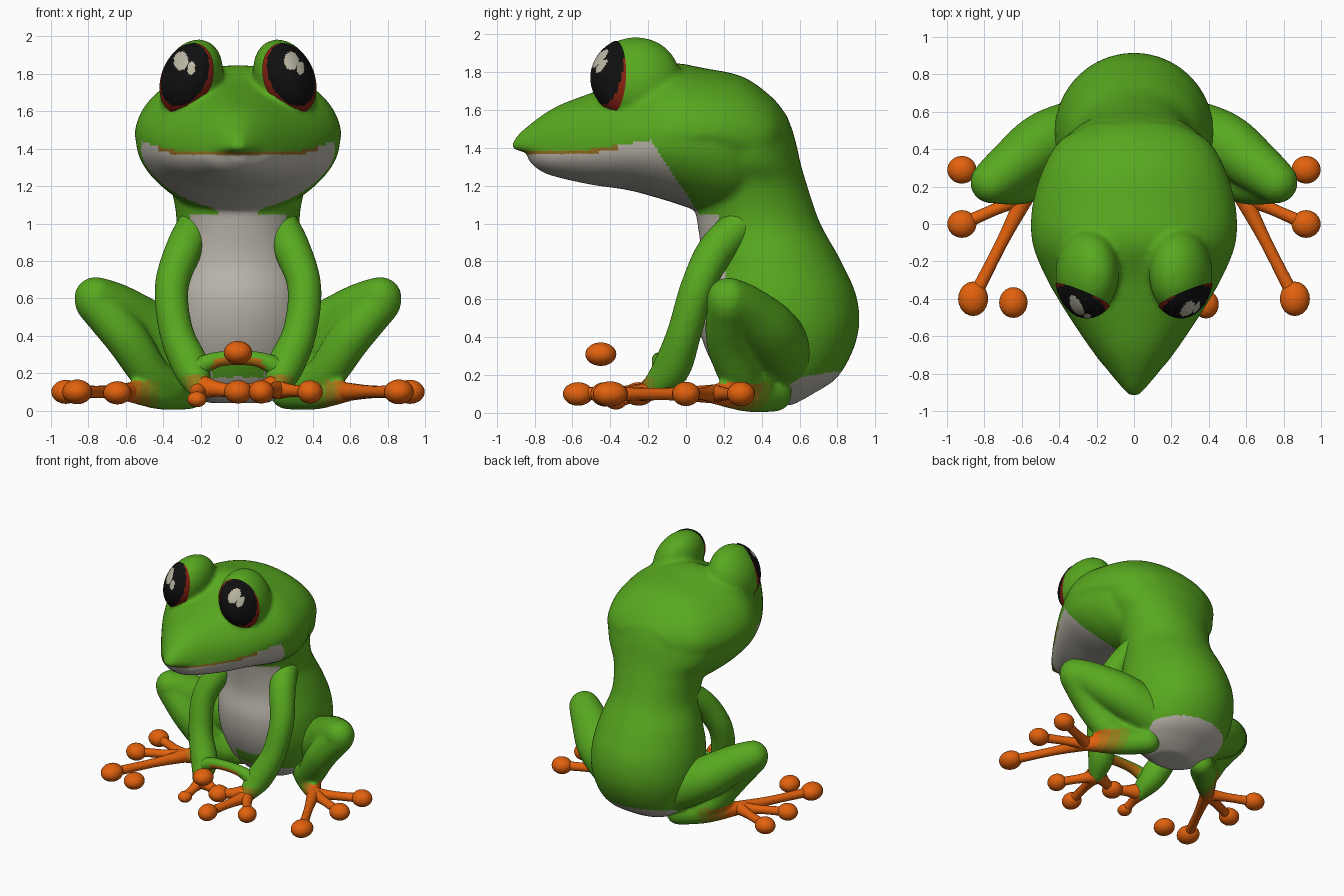
import bpy, bmesh, math
from mathutils import Vector, Matrix

cube = bpy.data.objects.get("Cube")
if cube:
    bpy.data.objects.remove(cube, do_unlink=True)


def material(name, rgb):
    m = bpy.data.materials.new(name)
    m.use_nodes = True
    m.diffuse_color = (*rgb, 1)
    m.node_tree.nodes["Principled BSDF"].inputs["Base Color"].default_value = (*rgb, 1)
    return m


GREEN = material("leaf green", (.097, .395, .014))
GREY = material("belly grey", (.51, .48, .42))
ORANGE = material("toe orange", (.76, .12, .004))
MOSS = material("moss blend", (.17, .28, .012))
OLIVE = material("olive blend", (.28, .2, .01))
RUST = material("rust blend", (.48, .16, .007))
MOUTH = material("mouth brown", (.3, .16, .015))
RED = material("iris red", (.24, .015, .006))
BLACK = material("pupil black", (.005, .005, .005))
WHITE = material("eye glint", (.49, .47, .37))


def spline(rows, n=6):
    """Smooth interpolation through rows of numbers."""
    p = [rows[0], *rows, rows[-1]]
    out = []
    for a, b, c, d in zip(p, p[1:], p[2:], p[3:]):
        for k in range(n):
            t = k / n
            out.append([.5 * (2 * f + (g - e) * t + (2 * e - 5 * f + 4 * g - h) * t * t
                              + (3 * f - e - 3 * g + h) * t ** 3)
                        for e, f, g, h in zip(a, b, c, d)])
    return out + [list(rows[-1])]


def loft(bm, rings):
    rings = [[bm.verts.new(v) for v in r] for r in rings]
    for r, q in zip(rings, rings[1:]):
        for i in range(len(r)):
            j = (i + 1) % len(r)
            bm.faces.new((r[i], r[j], q[j], q[i]))
    bm.faces.new(rings[0])
    bm.faces.new(rings[-1])


def circle(n):
    return [(math.cos(i * math.tau / n), math.sin(i * math.tau / n)) for i in range(n)]


def tube(bm, rows, side=1, n=20):
    """Round-ended limb through rows of x, y, z, radius."""
    pts = [(Vector((r[0] * side, r[1], r[2])), r[3]) for r in spline(rows)]

    def cap(end, before):
        d = (end[0] - before[0]).normalized()
        return [(end[0] + d * end[1] * math.sin(a), end[1] * math.cos(a)) for a in (.5, .95, 1.35)]

    pts = cap(pts[0], pts[1])[::-1] + pts + cap(pts[-1], pts[-2])
    u, rings = None, []
    for i, (p, r) in enumerate(pts):
        d = (pts[min(i + 1, len(pts) - 1)][0] - pts[max(i - 1, 0)][0]).normalized()
        u = d.orthogonal() if u is None else u - d * u.dot(d)
        u.normalize()
        w = d.cross(u)
        rings.append([p + (u * c + w * s) * r for c, s in circle(n)])
    loft(bm, rings)


def ball(bm, centre, radii):
    m = Matrix.Translation(centre) @ Matrix.Diagonal((*radii, 1))
    bmesh.ops.create_uvsphere(bm, u_segments=24, v_segments=16, radius=1, matrix=m)


def finish(name, bm, mats, rule=None, voxel=0, soften=8):
    """Make the object, optionally fuse its parts, and colour faces by rule."""
    bmesh.ops.recalc_face_normals(bm, faces=bm.faces)
    me = bpy.data.meshes.new(name)
    bm.to_mesh(me)
    bm.free()
    ob = bpy.data.objects.new(name, me)
    bpy.context.collection.objects.link(ob)
    if voxel:
        mod = ob.modifiers.new("fuse", 'REMESH')
        mod.mode, mod.voxel_size = 'VOXEL', voxel
        mod = ob.modifiers.new("soften", 'SMOOTH')
        mod.factor, mod.iterations = .5, soften
        dg = bpy.context.evaluated_depsgraph_get()
        me = bpy.data.meshes.new_from_object(ob.evaluated_get(dg))
        ob.modifiers.clear()
        ob.data = me
        me.name = name
    me.materials.clear()
    for m in mats:
        me.materials.append(m)
    for f in me.polygons:
        f.material_index = mats.index(rule(f.center, f.normal)) if rule else 0
    me.shade_smooth()


def lerp(x, table):
    for (a, p), (b, q) in zip(table, table[1:]):
        if x <= b:
            return p + (q - p) * max(0, (x - a) / (b - a))
    return table[-1][1]


def eye_point(v, side):
    """Place a unit-sphere point on the tilted eye bulge."""
    return Vector(((.25 + .17 * v.x - .04 * v.z) * side, -.265 + .24 * v.y, 1.77 + .22 * v.z))


# Torso: rows of z, front y, back y, half width
bm = bmesh.new()
torso = [(.04, .32, .56, .16), (.1, .25, .67, .27), (.2, .17, .81, .36), (.4, .08, .905, .42),
         (.6, .05, .905, .42), (.8, .08, .82, .38), (1, .06, .71, .33), (1.2, .02, .64, .365),
         (1.32, -.02, .605, .44), (1.45, -.05, .575, .47), (1.57, -.05, .53, .44),
         (1.68, 0, .44, .36), (1.76, .08, .3, .2)]
loft(bm, [[(w * c, (f + b) / 2 + (b - f) / 2 * s, z) for c, s in circle(40)]
          for z, f, b, w in spline(torso)])


# Head halves: rows of y, half width, lip z, height above lip, depth below lip
def head_half(rows):
    loft(bm, [[(w * c, y, lip + s * (up if s > 0 else down)) for c, s in circle(48)]
              for y, w, lip, up, down in spline(rows)])


head_half([(-.92, .025, 1.405, .02, .01), (-.86, .08, 1.395, .1, .015), (-.7, .205, 1.39, .22, .02),
           (-.5, .345, 1.40, .29, .02), (-.3, .465, 1.43, .33, .02), (-.1, .545, 1.46, .385, .02),
           (.1, .545, 1.46, .36, .03), (.3, .485, 1.46, .315, .22), (.45, .39, 1.46, .21, .22),
           (.54, .22, 1.46, .1, .15)])
head_half([(-.835, .05, 1.365, .01, .03), (-.78, .14, 1.37, .01, .085), (-.7, .21, 1.375, .01, .125),
           (-.5, .345, 1.39, .01, .185), (-.3, .46, 1.415, .01, .24), (-.1, .54, 1.44, .02, .32),
           (.1, .53, 1.44, .03, .38), (.3, .45, 1.42, .03, .37), (.48, .25, 1.4, .03, .2)])

# Eye bulges
for side in (1, -1):
    for v in bmesh.ops.create_uvsphere(bm, u_segments=32, v_segments=24, radius=1)["verts"]:
        v.co = eye_point(v.co * .975, side)

LIP = [(-.9, 1.39), (-.5, 1.40), (-.3, 1.43), (-.1, 1.46)]
BELLY = [(.12, .2), (.3, .25), (.4, .28), (.6, .32), (.74, .3), (.82, .25), (.95, .24), (1.05, .26)]


def body_colour(c, n):
    lip = lerp(c.y, LIP) - .008
    if c.z > 1.05:
        if c.z > lip or c.y > -.2 + .66 * (1.46 - c.z):
            return GREEN
        return MOUTH if c.y < -.36 and c.z > lip - .022 else GREY
    if c.z < .22 and n.z < -.55:
        return GREY
    if n.y < -.15 and abs(c.x) < lerp(c.z, BELLY) and (c.z > .29 or abs(c.x) > .14):
        return GREY
    return GREEN


finish("body_and_head", bm, [GREEN, GREY, MOUTH], body_colour, .016, 10)

# Painted eyes: thin caps over the bulges
GAZE = Vector((.3, -.95, .04)).normalized()
PUPIL = (GAZE + Vector((.07, 0, .15))).normalized()
GLINTS = {1: [(.285, 1.87, .038, .05), (.335, 1.83, .02, .035)],
          -1: [(-.305, 1.87, .038, .05), (-.25, 1.83, .02, .035)]}
for side, label in ((1, "left"), (-1, "right")):
    bm = bmesh.new()
    turn = GAZE.to_track_quat('Z', 'Y').to_matrix().to_4x4()
    bmesh.ops.create_uvsphere(bm, u_segments=80, v_segments=60, radius=1, matrix=turn)
    outside = [f for f in bm.faces if f.calc_center_median().normalized().dot(GAZE) < math.cos(1.06)]
    for v in bm.verts:
        v.co = eye_point(v.co, side)
    bmesh.ops.recalc_face_normals(bm, faces=bm.faces)
    bmesh.ops.delete(bm, geom=outside, context='FACES')

    def eye_colour(c, n):
        if any(((c.x - x) / a) ** 2 + ((c.z - z) / b) ** 2 < 1 for x, z, a, b in GLINTS[side]):
            return WHITE
        up = (c.z - 1.77) / .22
        d = Vector(((c.x * side - .25 + .04 * up) / .17, (c.y + .265) / .24, up)).normalized()
        return BLACK if d.dot(PUPIL) > math.cos(.89) else RED

    finish(label + "_eye", bm, [RED, BLACK, WHITE], eye_colour)

# Limbs: rows of x, y, z, radius
ARM = [(.22, .3, 1, .1), (.29, .16, .86, .1), (.355, .06, .66, .092), (.33, -.01, .42, .092),
       (.25, -.08, .23, .1), (.21, -.18, .125, .065)]
THIGH = [(.22, .52, .29, .17), (.47, .44, .42, .165), (.65, .31, .54, .14), (.76, .225, .6, .118)]
SHIN = [(.765, .22, .58, .11), (.6, .22, .39, .115), (.47, .28, .2, .105), (.36, .37, .12, .1)]
FOOT = [(.26, .47, .095, .09), (.42, .32, .09, .085), (.6, .13, .1, .05)]


def blend(amount, steps):
    for limit, mat in steps:
        if amount > limit:
            return mat
    return GREEN


def arm_colour(c, n):
    return blend(-c.y, [(.235, RUST), (.2, OLIVE), (.165, MOSS)]) if c.z < .19 else GREEN


def leg_colour(c, n):
    steps = [(.56, ORANGE), (.52, RUST), (.47, OLIVE), (.42, MOSS)]
    return blend(abs(c.x), steps) if c.z < .16 else GREEN


for side, label in ((1, "left"), (-1, "right")):
    bm = bmesh.new()
    tube(bm, ARM, side)
    finish(label + "_arm", bm, [GREEN, MOSS, OLIVE, RUST], arm_colour, .016)
    bm = bmesh.new()
    for part in (THIGH, SHIN, FOOT):
        tube(bm, part, side)
    finish(label + "_leg", bm, [GREEN, MOSS, OLIVE, RUST, ORANGE], leg_colour, .016)


# Toes with round pads
def toe(name, root, tip, radii=(.075, .08, .062), width=.05):
    bm = bmesh.new()
    root, tip = Vector(root), Vector(tip)
    mid = root.lerp(tip, .45)
    tube(bm, [(*root, width), (*mid, width * .66), (*tip, .036)], n=14)
    ball(bm, tip, radii)
    finish(name, bm, [ORANGE])


for side, label in ((1, "left"), (-1, "right")):
    for i, (x, y) in enumerate([(.92, .29), (.92, 0), (.86, -.4)]):
        pad = (.08, .092, .066) if i == 2 else (.078, .074, .064)
        toe(f"{label}_hind_toe_{i + 1}", (.58 * side, .15, .1), (x * side, y, .1), pad)
    toe(label + "_inner_finger", (.18 * side, -.19, .125), (0, -.25, .1), width=.06)
toe("left_front_finger", (.21, -.21, .11), (.125, -.57, .1), (.068, .08, .062))
toe("left_outer_finger", (.22, -.2, .11), (.385, -.43, .1), (.068, .075, .062))
toe("right_front_finger", (-.21, -.2, .11), (-.22, -.37, .06), (.052, .055, .042))

# Loose pads and the web between the hands
for name, centre in (("upper_loose_pad", (0, -.45, .31)), ("side_loose_pad", (-.645, -.42, .095))):
    bm = bmesh.new()
    ball(bm, centre, (.076, .082, .062))
    finish(name, bm, [ORANGE])
bm = bmesh.new()
tube(bm, [(-.23, -.12, .22, .06), (-.1, -.14, .275, .04), (.1, -.14, .275, .04), (.23, -.12, .22, .06)])
finish("hand_web", bm, [GREEN, RUST], lambda c, n: RUST if n.z < .1 and abs(c.x) < .14 else GREEN)
